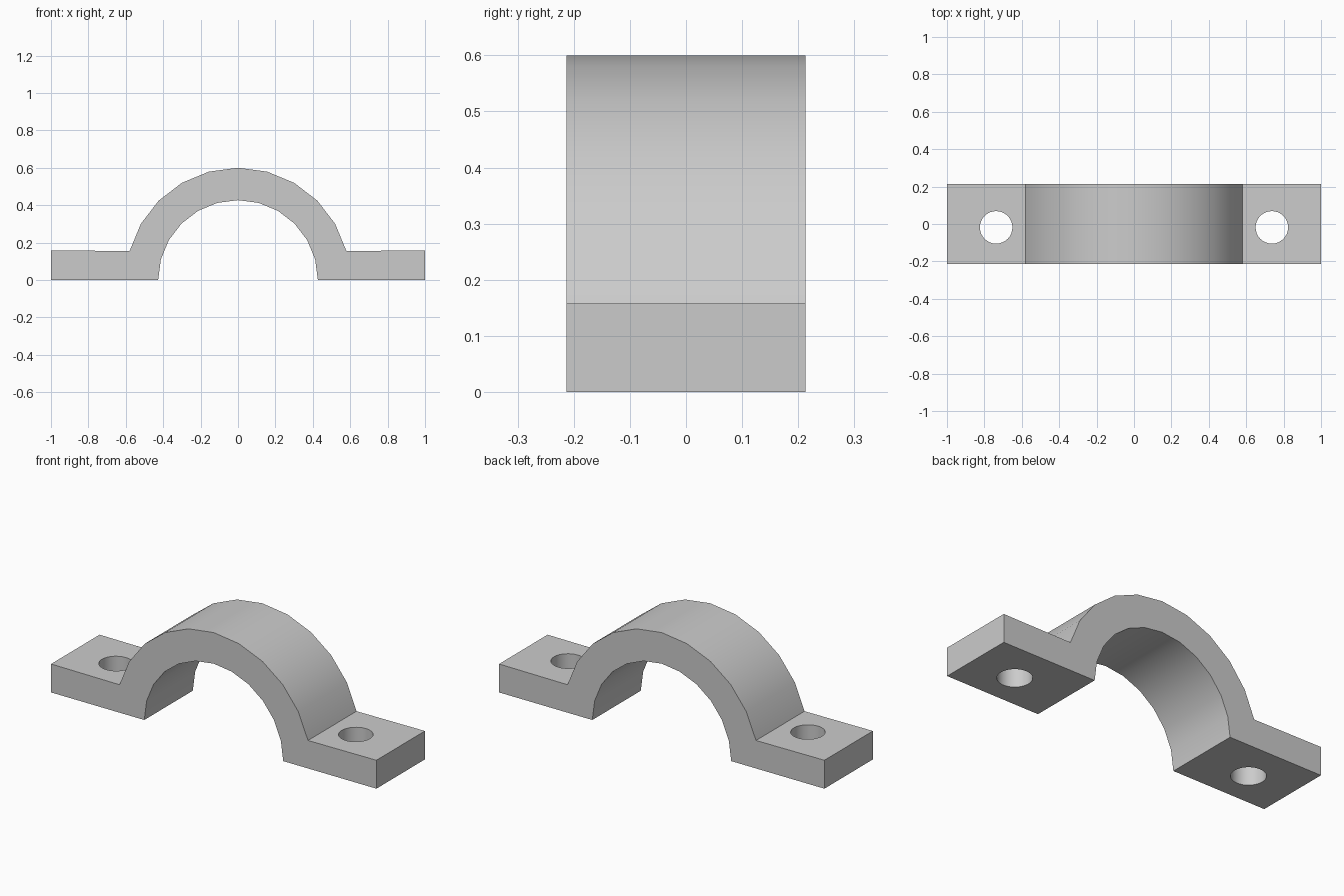
import bpy
import bmesh
from math import cos, sin, radians

cube = bpy.data.objects.get("Cube")
if cube:
    bpy.data.objects.remove(cube, do_unlink=True)

OUTER, INNER = 0.6, 0.427
HALF_DEPTH, FOOT_TOP = 0.213, 0.158
HOLE_X, HOLE_Y, HOLE_R = 0.737, -0.018, 0.087

metal = bpy.data.materials.new("light grey metal")
metal.use_nodes = True
grey = (0.6, 0.6, 0.6, 1)
metal.diffuse_color = grey
metal.node_tree.nodes["Principled BSDF"].inputs["Base Color"].default_value = grey


def arc(radius, start, end, step):
    return [(radius * cos(radians(a)), radius * sin(radians(a)))
            for a in range(start, end, step)]


# Clamp profile: outer arch between two flat feet, then back along the bore
profile = [(INNER, 0), (1, 0), (1, FOOT_TOP)]
profile += arc(OUTER, 15, 166, 15)
profile += [(-1, FOOT_TOP), (-1, 0)]
profile += arc(INNER, 180, 14, -15)

bm = bmesh.new()
face = bm.faces.new([bm.verts.new((x, -HALF_DEPTH, z)) for x, z in profile])
extruded = bmesh.ops.extrude_face_region(bm, geom=[face], use_keep_orig=True)
moved = [v for v in extruded["geom"] if isinstance(v, bmesh.types.BMVert)]
bmesh.ops.translate(bm, verts=moved, vec=(0, 2 * HALF_DEPTH, 0))
bmesh.ops.recalc_face_normals(bm, faces=bm.faces)
mesh = bpy.data.meshes.new("pipe_clamp")
bm.to_mesh(mesh)
bm.free()
mesh.materials.append(metal)
clamp = bpy.data.objects.new("pipe_clamp", mesh)
bpy.context.collection.objects.link(clamp)

# Bolt holes through both feet
cutters = []
for side, name in ((1, "left_hole_cutter"), (-1, "right_hole_cutter")):
    bpy.ops.mesh.primitive_cylinder_add(
        vertices=32, radius=HOLE_R, depth=1, location=(side * HOLE_X, HOLE_Y, 0))
    cutter = bpy.context.object
    cutter.name = name
    cutter.hide_render = True
    cutter.data.materials.append(metal)
    cutters.append(cutter)
    cut = clamp.modifiers.new(name, "BOOLEAN")
    cut.operation = "DIFFERENCE"
    cut.solver = "EXACT"
    cut.object = cutter

bpy.ops.object.select_all(action="DESELECT")
clamp.select_set(True)
bpy.context.view_layer.objects.active = clamp
for modifier in list(clamp.modifiers):
    bpy.ops.object.modifier_apply(modifier=modifier.name)
for cutter in cutters:
    bpy.data.objects.remove(cutter, do_unlink=True)

# Smooth arch and holes, crisp edges elsewhere
bpy.ops.object.shade_smooth_by_angle(angle=radians(30))
